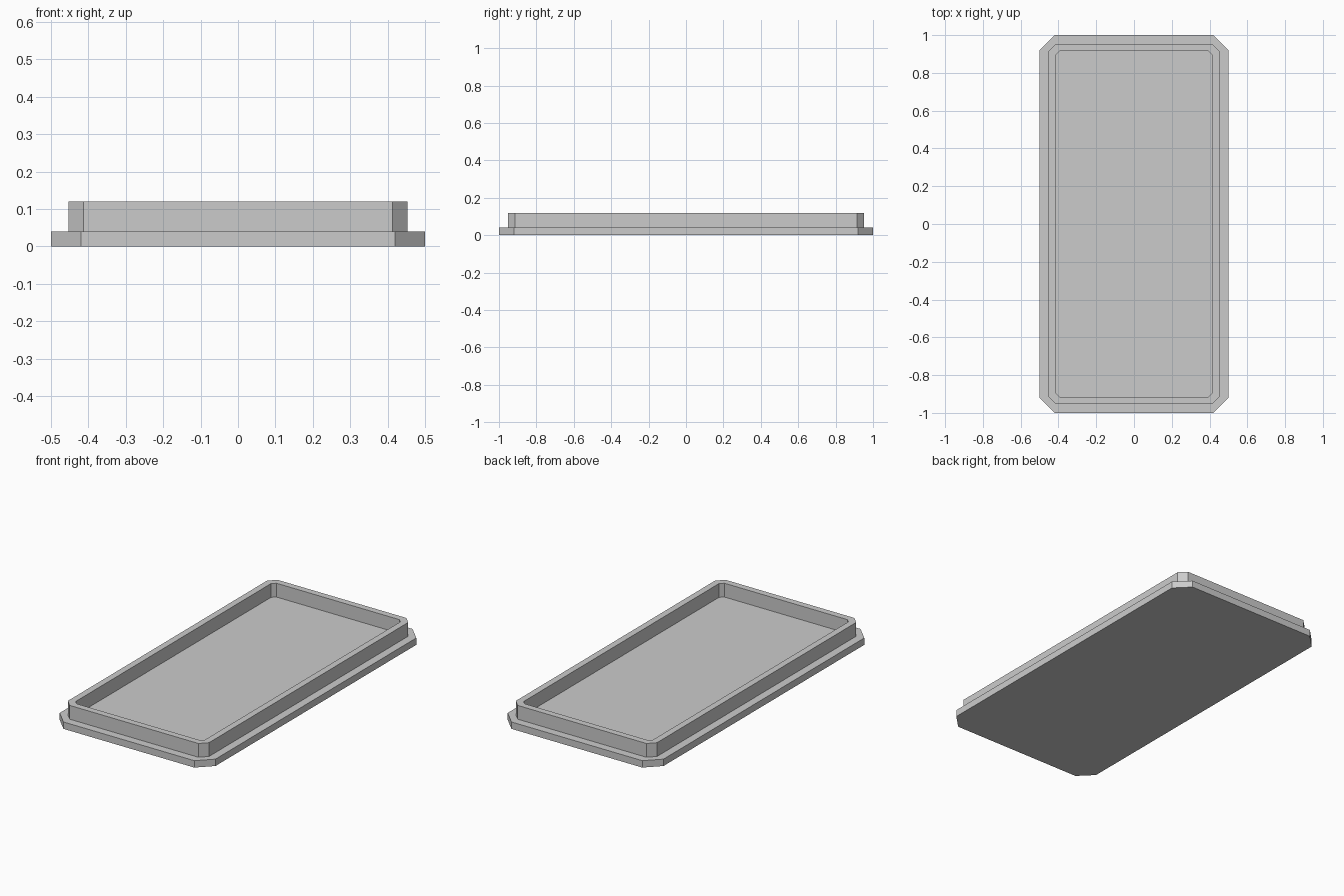
import bpy
import bmesh

cube = bpy.data.objects.get("Cube")
if cube:
    bpy.data.objects.remove(cube, do_unlink=True)

grey = bpy.data.materials.new("light_grey")
grey.use_nodes = True
colour = (0.6, 0.6, 0.6, 1)
grey.diffuse_color = colour
grey.node_tree.nodes["Principled BSDF"].inputs["Base Color"].default_value = colour


def outline(bm, hx, hy, cut, z):
    """Ring of vertices for a rectangle with cut corners."""
    points = [(hx, hy - cut), (hx - cut, hy), (cut - hx, hy), (-hx, hy - cut),
              (-hx, cut - hy), (cut - hx, -hy), (hx - cut, -hy), (hx, cut - hy)]
    return [bm.verts.new((x, y, z)) for x, y in points]


def bridge(bm, a, b):
    for i in range(len(a)):
        j = (i + 1) % len(a)
        bm.faces.new((a[i], a[j], b[j], b[i]))


# Stepped tray: base flange, raised rim and recessed floor as one closed shell
sections = [
    (0.5, 1.0, 0.08, 0.0),
    (0.5, 1.0, 0.08, 0.04),
    (0.453, 0.953, 0.04, 0.04),
    (0.453, 0.953, 0.04, 0.12),
    (0.415, 0.915, 0.02, 0.12),
    (0.415, 0.915, 0.02, 0.04),
]
bm = bmesh.new()
rings = [outline(bm, *s) for s in sections]
for lower, upper in zip(rings, rings[1:]):
    bridge(bm, lower, upper)
bm.faces.new(rings[0][::-1])
bm.faces.new(rings[-1])
bmesh.ops.recalc_face_normals(bm, faces=bm.faces[:])

mesh = bpy.data.meshes.new("tray_lid")
bm.to_mesh(mesh)
bm.free()
mesh.materials.append(grey)
bpy.context.collection.objects.link(bpy.data.objects.new("tray_lid", mesh))
